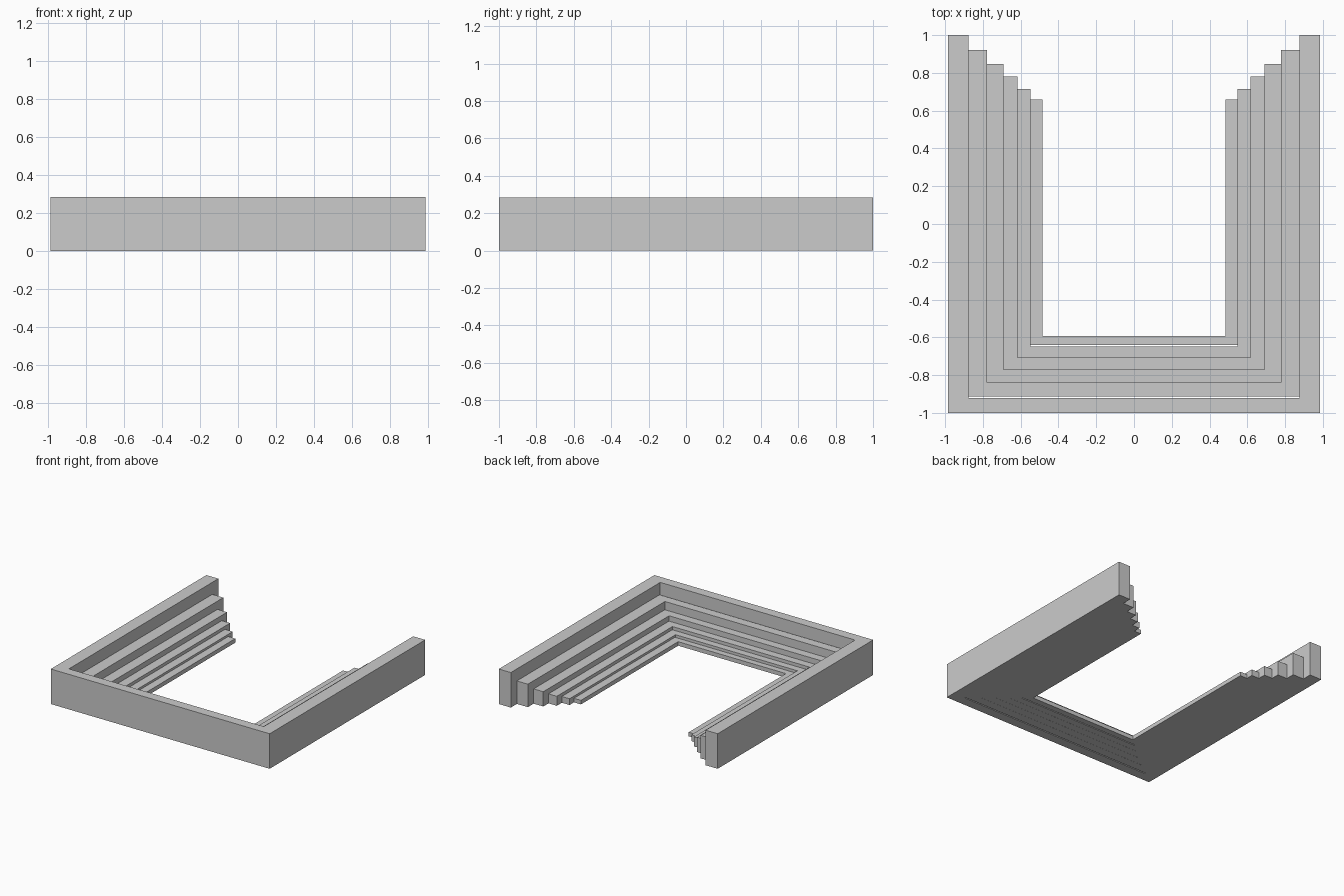
import bpy

if "Cube" in bpy.data.objects:
    bpy.data.objects.remove(bpy.data.objects["Cube"])

# Each tier: outer half width, inner half width, front y, inner front y, back y, height
TIERS = [
    (0.985, 0.877, -1.000, -0.921, 1.000, 0.285),
    (0.877, 0.778, -0.912, -0.840, 0.922, 0.187),
    (0.778, 0.692, -0.839, -0.771, 0.847, 0.120),
    (0.692, 0.617, -0.770, -0.707, 0.780, 0.077),
    (0.617, 0.548, -0.706, -0.649, 0.715, 0.051),
    (0.548, 0.485, -0.641, -0.592, 0.658, 0.033),
]


def u_tier(name, outer, inner, front, inner_front, back, height):
    """Extrude a U-shaped outline, open at the back, up from the ground."""
    outline = [(-outer, back), (-outer, front), (outer, front), (outer, back),
               (inner, back), (inner, inner_front), (-inner, inner_front), (-inner, back)]
    n = len(outline)
    verts = [(x, y, z) for z in (0, height) for x, y in outline]
    # bottom and top caps as three quads each, then the walls
    quads = [(0, 1, 6, 7), (1, 2, 5, 6), (2, 3, 4, 5)]
    faces = [tuple(reversed(q)) for q in quads]
    faces += [tuple(i + n for i in q) for q in quads]
    faces += [(i, (i + 1) % n, (i + 1) % n + n, i + n) for i in range(n)]
    mesh = bpy.data.meshes.new(name)
    mesh.from_pydata(verts, [], faces)
    mesh.update()
    obj = bpy.data.objects.new(name, mesh)
    bpy.context.collection.objects.link(obj)
    return obj


# Nested tiers stepping down from the outer wall to the opening
for i, tier in enumerate(TIERS):
    u_tier("outer_wall" if i == 0 else f"step_{i}", *tier)
